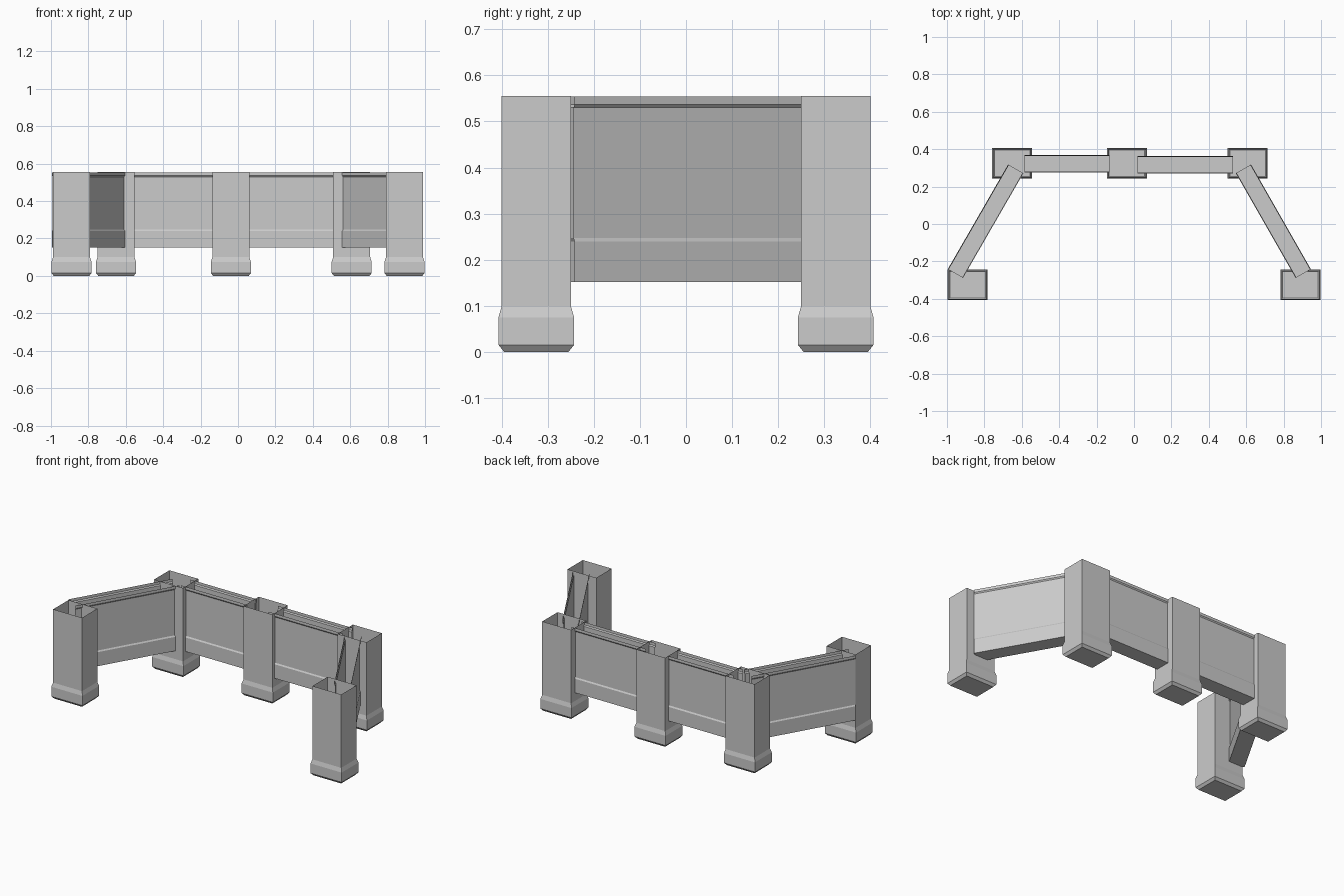
import bpy
import bmesh
from mathutils import Vector

cube = bpy.data.objects.get("Cube")
if cube:
    bpy.data.objects.remove(cube, do_unlink=True)

TOP = 0.555

# Single plain grey
grey = bpy.data.materials.new("light_grey")
grey.use_nodes = True
grey.diffuse_color = (0.6, 0.6, 0.6, 1)
grey.node_tree.nodes["Principled BSDF"].inputs["Base Color"].default_value = (0.6, 0.6, 0.6, 1)


def finish(name, bm):
    mesh = bpy.data.meshes.new(name)
    bm.to_mesh(mesh)
    bm.free()
    mesh.materials.append(grey)
    obj = bpy.data.objects.new(name, mesh)
    bpy.context.collection.objects.link(obj)


# Hollow pillar: stacked rectangles with a floor and an open top
def pillar(name, x, y):
    rings = [(0.095, 0.07, 0), (0.107, 0.082, 0.015), (0.107, 0.082, 0.075),
             (0.099, 0.075, 0.1), (0.099, 0.075, TOP)]
    bm = bmesh.new()
    loops = []
    for hx, hy, z in rings:
        loops.append([bm.verts.new((x + sx * hx, y + sy * hy, z))
                      for sx, sy in ((-1, -1), (1, -1), (1, 1), (-1, 1))])
    bm.faces.new(reversed(loops[0]))
    for low, high in zip(loops, loops[1:]):
        for i in range(4):
            j = (i + 1) % 4
            bm.faces.new((low[i], low[j], high[j], high[i]))
    finish(name, bm)


# Wall trough: mirrored side profile swept from start to end, open on top
def wall(name, start, end):
    side = [(0.047, 0.152), (0.047, 0.239), (0.042, 0.247),
            (0.042, 0.53), (0.047, 0.537), (0.047, TOP - 0.001)]
    section = [(-w, z) for w, z in reversed(side)] + side
    a, b = Vector((*start, 0)), Vector((*end, 0))
    across = (b - a).normalized().cross(Vector((0, 0, 1)))
    bm = bmesh.new()
    near, far = [[bm.verts.new(p + across * w + Vector((0, 0, z))) for w, z in section]
                 for p in (a, b)]
    for i in range(len(section) - 1):
        bm.faces.new((near[i], near[i + 1], far[i + 1], far[i]))
    bmesh.ops.recalc_face_normals(bm, faces=bm.faces)
    # Keep the floor facing down so that the outside is the front
    bm.faces.ensure_lookup_table()
    floor = min(bm.faces, key=lambda f: f.calc_center_median().z)
    if floor.normal.z > 0:
        bmesh.ops.reverse_faces(bm, faces=bm.faces)
    finish(name, bm)


pillar("front_right_pillar", -0.89, -0.325)
pillar("front_left_pillar", 0.89, -0.325)
pillar("back_right_pillar", -0.652, 0.325)
pillar("back_middle_pillar", -0.038, 0.325)
pillar("back_left_pillar", 0.608, 0.325)

wall("back_right_wall", (-0.585, 0.322), (-0.13, 0.322))
wall("back_left_wall", (0.02, 0.317), (0.53, 0.317))
wall("right_side_wall", (-0.955, -0.265), (-0.632, 0.295))
wall("left_side_wall", (0.905, -0.265), (0.585, 0.295))
